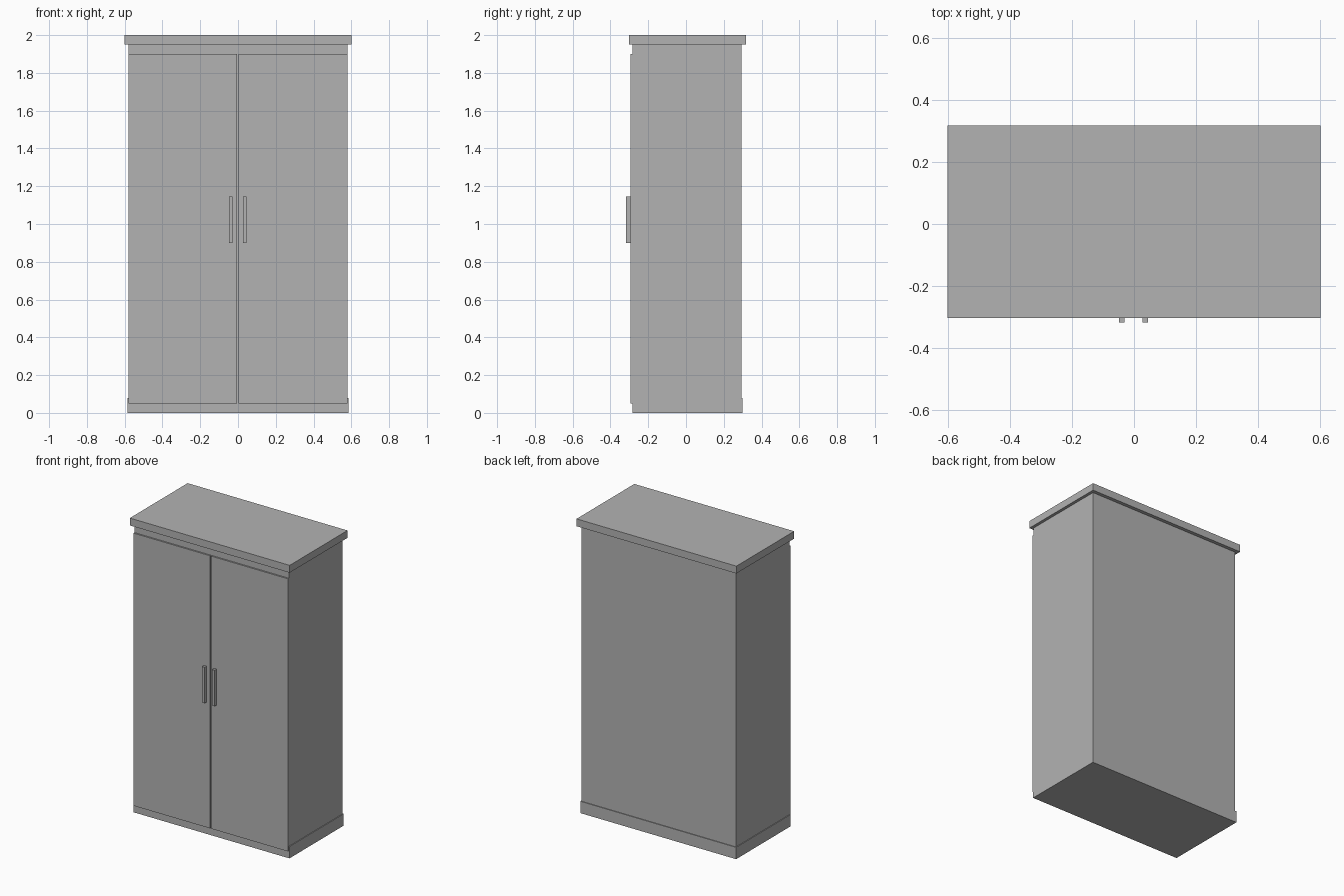
import bpy
import bmesh
from mathutils import Vector

if "Cube" in bpy.data.objects:
    bpy.data.objects.remove(bpy.data.objects["Cube"])

# One flat grey for the whole cabinet
grey = bpy.data.materials.new("cabinet grey")
grey.diffuse_color = (0.45, 0.45, 0.45, 1.0)
grey.use_nodes = True
grey.node_tree.nodes["Principled BSDF"].inputs["Base Color"].default_value = grey.diffuse_color


def box(name, x, y, z):
    """Box spanning the given (min, max) ranges."""
    low, high = Vector((x[0], y[0], z[0])), Vector((x[1], y[1], z[1]))
    bm = bmesh.new()
    bmesh.ops.create_cube(bm, size=1.0)
    bmesh.ops.scale(bm, vec=high - low, verts=bm.verts)
    bmesh.ops.translate(bm, vec=(low + high) / 2, verts=bm.verts)
    mesh = bpy.data.meshes.new(name)
    bm.to_mesh(mesh)
    bm.free()
    mesh.materials.append(grey)
    obj = bpy.data.objects.new(name, mesh)
    bpy.context.collection.objects.link(obj)
    return obj


# Carcass, plinth and overhanging top
box("body", (-0.58, 0.58), (-0.284, 0.293), (0.08, 1.95))
box("plinth", (-0.585, 0.585), (-0.284, 0.298), (0.0, 0.08))
box("top_slab", (-0.60, 0.60), (-0.303, 0.317), (1.95, 2.0))

# Pair of doors with a narrow gap, each with an upright handle
gap_x = -0.0015
for side, sign in (("left", -1), ("right", 1)):
    inner = gap_x + sign * 0.003
    box(side + "_door", sorted((inner, sign * 0.58)), (-0.294, -0.284), (0.05, 1.90))
    handle = sorted((gap_x + sign * 0.0285, gap_x + sign * 0.0465))
    box(side + "_handle", handle, (-0.317, -0.294), (0.90, 1.145))
